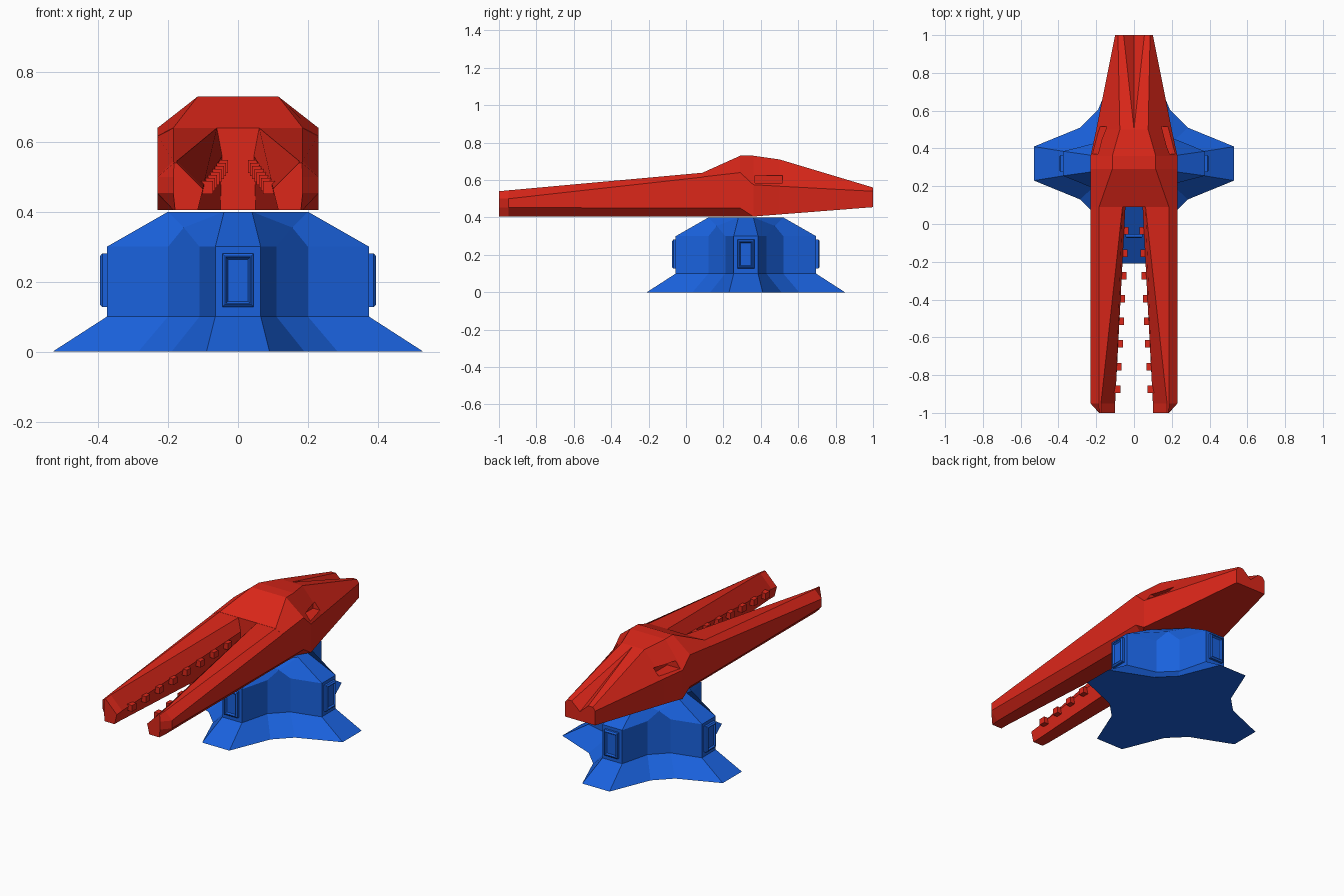
import bpy, bmesh
from mathutils import Matrix, Vector
from math import pi

if "Cube" in bpy.data.objects:
    bpy.data.objects.remove(bpy.data.objects["Cube"])


def material(name, color):
    m = bpy.data.materials.new(name)
    m.diffuse_color = color
    m.use_nodes = True
    m.node_tree.nodes["Principled BSDF"].inputs["Base Color"].default_value = m.diffuse_color
    return m


RED = material("red", (0.72, 0.02, 0.01, 1))
BLUE = material("blue", (0.01, 0.12, 0.72, 1))
CY = 0.32  # y of the pedestal axis


def finish(bm, name, mat):
    bmesh.ops.remove_doubles(bm, verts=bm.verts, dist=0.0005)
    bmesh.ops.recalc_face_normals(bm, faces=bm.faces)
    me = bpy.data.meshes.new(name)
    bm.to_mesh(me)
    bm.free()
    me.materials.append(mat)
    ob = bpy.data.objects.new(name, me)
    bpy.context.collection.objects.link(ob)
    return ob


def loft(name, rings, mat):
    """Skin closed rings of equal length and cap both ends."""
    bm = bmesh.new()
    vs = [[bm.verts.new(p) for p in r] for r in rings]
    n = len(vs[0])
    for a, b in zip(vs, vs[1:]):
        for i in range(n):
            j = (i + 1) % n
            bm.faces.new((a[i], a[j], b[j], b[i]))
    bm.faces.new(vs[0])
    bm.faces.new(vs[-1])
    return finish(bm, name, mat)


def box(name, lo, hi, mat):
    bm = bmesh.new()
    lo, hi = Vector(lo), Vector(hi)
    bmesh.ops.create_cube(bm, size=1, matrix=Matrix.Translation((lo + hi) / 2)
                          @ Matrix.Diagonal((*(hi - lo), 1)))
    return finish(bm, name, mat)


# Pedestal: four arms with flared feet; each ring repeats one quarter four times
def star(arm, inner):
    ring = []
    for k in range(4):
        rot = Matrix.Translation((0, CY, 0)) @ Matrix.Rotation(k * pi / 2, 4, 'Z')
        (w, r, za), (a, b, zi) = arm, inner
        for p in ((r, -w, za), (r, w, za), (b, a, zi), (a, b, zi)):
            ring.append(rot @ Vector(p))
    return ring


loft("pedestal", [
    star((0.09, 0.53, 0), (0.19, 0.285, 0)),
    star((0.065, 0.375, 0.1), (0.11, 0.2, 0.1)),
    star((0.065, 0.375, 0.3), (0.11, 0.2, 0.3)),
    star((0.04, 0.2, 0.4), (0.155, 0.155, 0.355)),
    star((0.04, 0.2, 0.4), (0.12, 0.12, 0.4)),
], BLUE)

# Framed panels on the four arm ends
for k in range(4):
    rot = Matrix.Translation((0, CY, 0)) @ Matrix.Rotation(k * pi / 2, 4, 'Z')
    rings = []
    for r, w, h in ((0.37, 0.045, 0.077), (0.388, 0.045, 0.077),
                    (0.395, 0.037, 0.069), (0.395, 0.034, 0.066),
                    (0.386, 0.028, 0.06)):
        rings.append([rot @ Vector((r, w * i, 0.204 + h * j))
                      for i, j in ((-1, -1), (1, -1), (1, 1), (-1, 1))])
    loft(f"arm_panel_{k}", rings, BLUE)

# Main body: half sections mirrored into closed rings along y
sections = {
    0.09: [(.185, .405), (.23, .45), (.23, .617), (.185, .64), (.06, .64), (0, .64)],
    0.29: [(.185, .405), (.23, .45), (.23, .64), (.115, .73), (.06, .73), (0, .73)],
    0.36: [(.23, .405), (.23, .405), (.23, .575), (.115, .73), (.05, .73), (0, .73)],
    0.50: [(.2, .416), (.2, .416), (.2, .567), (.075, .71), (0, .71), (0, .71)],
    1.00: [(.1, .455), (.1, .455), (.1, .54), (.085, .56), (.055, .56), (0, .51)],
}
rings = []
for y, half in sections.items():
    rings.append([(x, y, z) for x, z in half]
                 + [(-x, y, z) for x, z in half[-2::-1]])
body = loft("body", rings, RED)

# Recessed side slots
for s in (-1, 1):
    xs = sorted((0.135 * s, 0.3 * s))
    cutter = box("slot_cutter", (xs[0], 0.37, 0.585), (xs[1], 0.515, 0.625), RED)
    cutter.hide_render = True
    cutter.hide_viewport = True
    cutter.display_type = 'WIRE'
    mod = body.modifiers.new("slot", 'BOOLEAN')
    mod.operation = 'DIFFERENCE'
    mod.solver = 'EXACT'
    mod.object = cutter

# Long forward prongs with teeth on the inner edges
prong = {
    0.10: [(.185, .405), (.23, .45), (.23, .617), (.185, .64), (.06, .64), (.045, .56), (.05, .405)],
    -0.95: [(.185, .405), (.23, .453), (.23, .5), (.185, .545), (.175, .545), (.1, .47), (.115, .405)],
    -1.00: [(.18, .405), (.185, .453), (.185, .5), (.183, .54), (.175, .54), (.1, .465), (.115, .405)],
}
for side, s in (("right", 1), ("left", -1)):
    loft(f"prong_{side}", [[(x * s, y, z) for x, z in sec]
                           for y, sec in prong.items()], RED)
    for i in range(8):
        y = -0.035 - 0.12 * i
        t = (0.1 - y) / 1.05
        x, z = 0.045 + 0.055 * t, 0.545 - 0.075 * t
        xs = sorted(((x - 0.024) * s, (x + 0.02) * s))
        box(f"tooth_{side}_{i}", (xs[0], y - 0.02, z - 0.025),
            (xs[1], y + 0.02, z + 0.012), RED)
